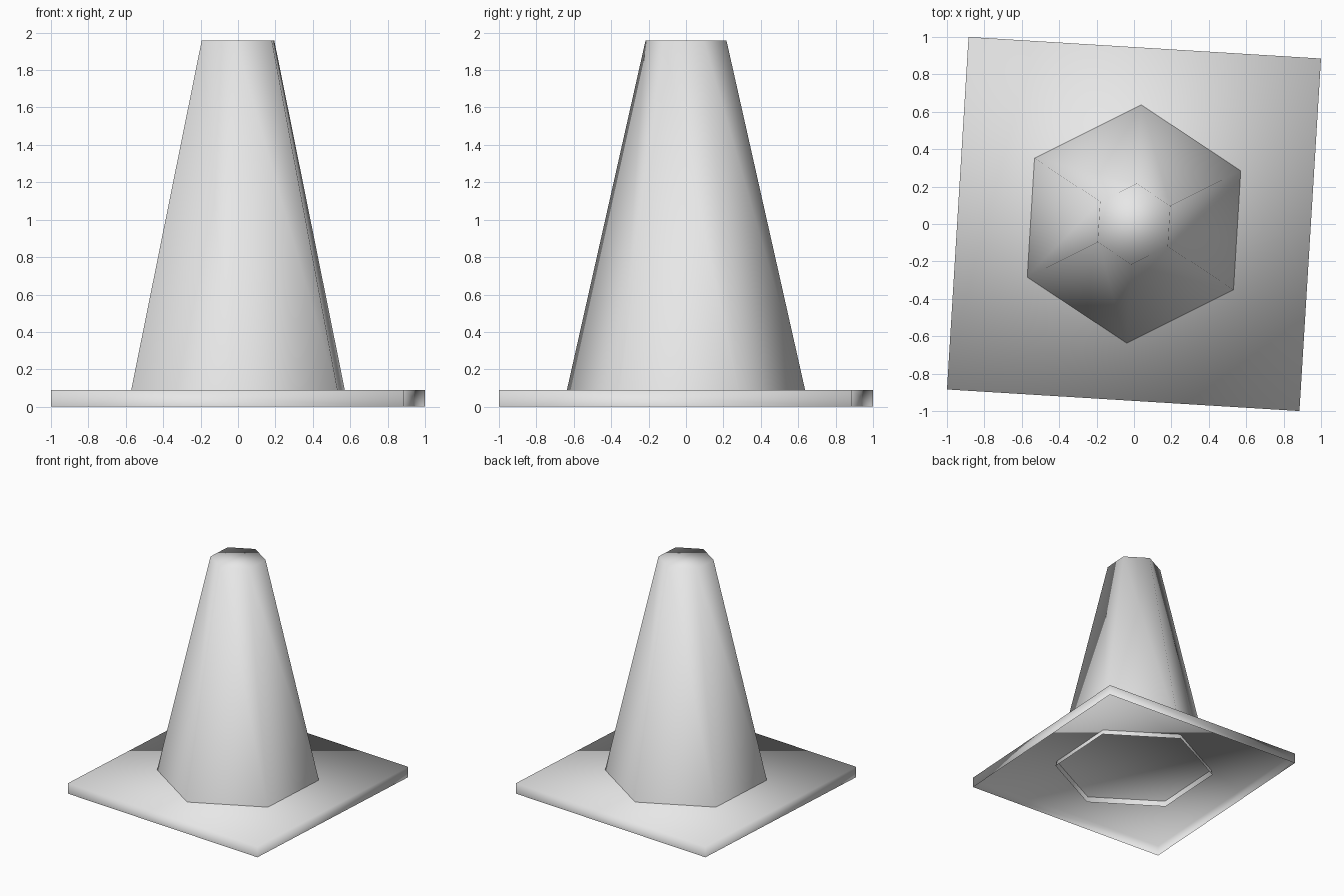
import bpy, bmesh, math
from mathutils import Matrix

default = bpy.data.objects.get("Cube")
if default:
    bpy.data.objects.remove(default, do_unlink=True)

TURN = math.radians(-3.5)   # whole model is turned slightly about z

grey = bpy.data.materials.new("plain_grey")
grey.use_nodes = True
colour = (0.8, 0.8, 0.8, 1)
grey.diffuse_color = colour
next(n for n in grey.node_tree.nodes
     if n.type == 'BSDF_PRINCIPLED').inputs["Base Color"].default_value = colour


def frustum(name, sides, r_low, r_high, z_low, z_high, angle):
    """Smooth-shaded frustum, closed on top and open underneath."""
    bm = bmesh.new()
    bmesh.ops.create_cone(bm, cap_ends=True, segments=sides, radius1=r_low,
                          radius2=r_high, depth=z_high - z_low)
    bm.normal_update()
    under = [f for f in bm.faces if f.normal.z < -0.9]
    bmesh.ops.delete(bm, geom=under, context='FACES_ONLY')
    # turn so that the first corner points along the wanted angle
    first = max(bm.verts, key=lambda v: v.co.x + 0.01 * v.co.y)
    spin = angle - math.atan2(first.co.y, first.co.x)
    bm.transform(Matrix.Translation((0, 0, (z_low + z_high) / 2))
                 @ Matrix.Rotation(spin, 4, 'Z'))
    for f in bm.faces:
        f.smooth = True
    mesh = bpy.data.meshes.new(name)
    bm.to_mesh(mesh)
    bm.free()
    mesh.materials.append(grey)
    obj = bpy.data.objects.new(name, mesh)
    bpy.context.collection.objects.link(obj)
    return obj


# Square foot plate, hollow underneath
half = 0.944
corner = half * math.sqrt(2)
frustum("base_plate", 4, corner, corner, 0, 0.09, math.pi / 4 + TURN)

# Six-sided hollow cone, its rim reaching just below the plate's top
frustum("cone_body", 6, 0.648, 0.217, 0.045, 1.957, math.pi / 2 + TURN)
